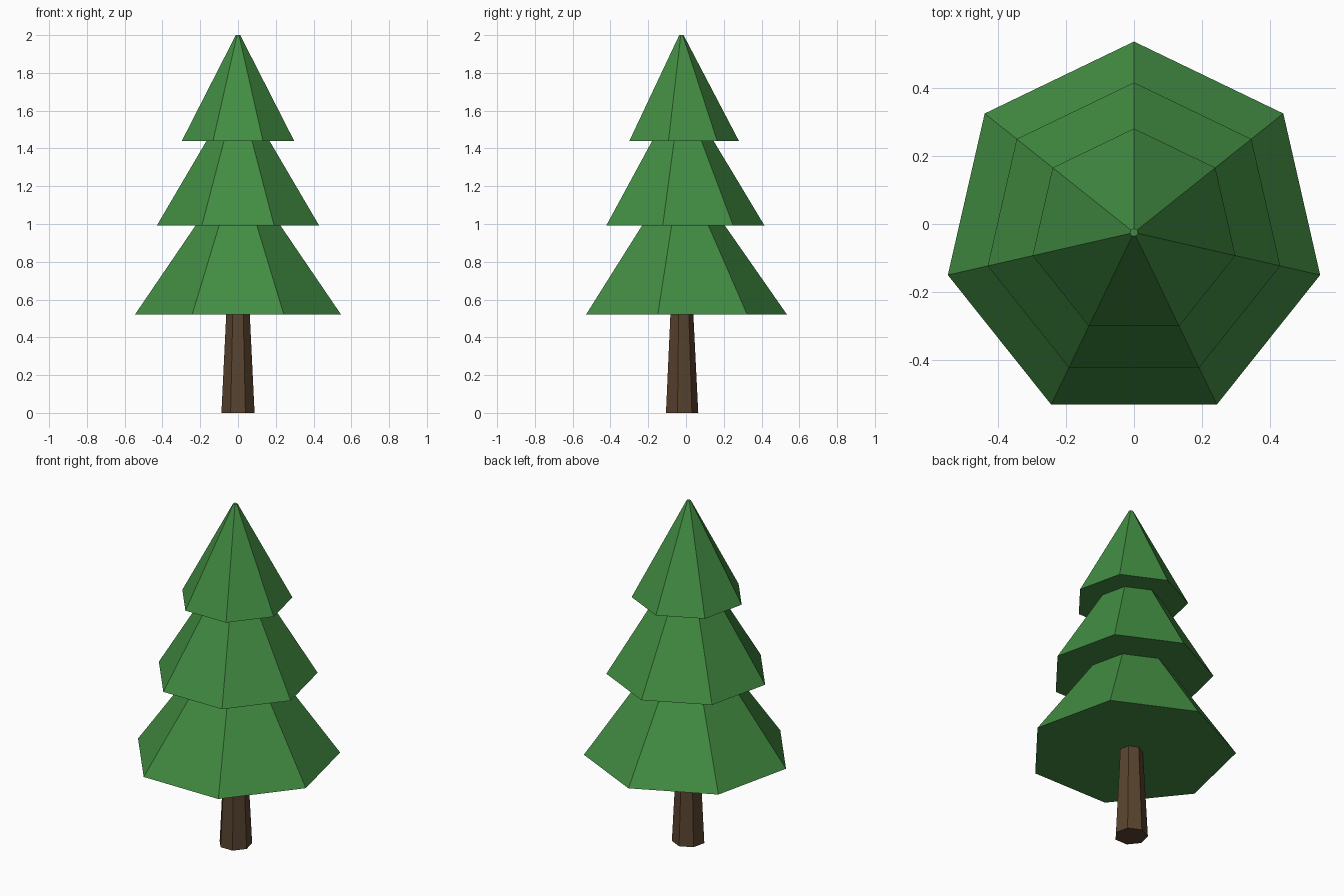
import bpy
import bmesh
from math import sin, cos, tau

cube = bpy.data.objects.get("Cube")
if cube:
    bpy.data.objects.remove(cube, do_unlink=True)

SIDES = 7
AXIS_Y = -0.025


def material(name, color):
    mat = bpy.data.materials.new(name)
    mat.use_nodes = True
    mat.diffuse_color = color
    mat.node_tree.nodes["Principled BSDF"].inputs["Base Color"].default_value = color
    return mat


def frustum(name, r_low, r_high, z_low, z_high, mat):
    """Closed seven-sided tapered prism with one corner facing the back."""
    bm = bmesh.new()
    low, high = [
        [bm.verts.new((r * sin(tau * i / SIDES), AXIS_Y + r * cos(tau * i / SIDES), z))
         for i in range(SIDES)]
        for r, z in ((r_low, z_low), (r_high, z_high))
    ]
    for i in range(SIDES):
        j = (i + 1) % SIDES
        bm.faces.new((low[i], low[j], high[j], high[i]))
    bm.faces.new(low)
    bm.faces.new(high)
    bmesh.ops.recalc_face_normals(bm, faces=bm.faces)
    mesh = bpy.data.meshes.new(name)
    bm.to_mesh(mesh)
    bm.free()
    mesh.materials.append(mat)
    obj = bpy.data.objects.new(name, mesh)
    bpy.context.collection.objects.link(obj)
    return obj


bark = material("bark_brown", (0.098, 0.056, 0.028, 1))
needles = material("needle_green", (0.054, 0.262, 0.054, 1))

# Tapered trunk, reaching slightly into the foliage
frustum("trunk", 0.09, 0.062, 0.0, 0.56, bark)

# Three stacked tiers of branches
frustum("lower_branches", 0.56, 0.19, 0.52, 1.05, needles)
frustum("middle_branches", 0.44, 0.135, 0.993, 1.50, needles)
frustum("top_branches", 0.305, 0.012, 1.44, 2.0, needles)
